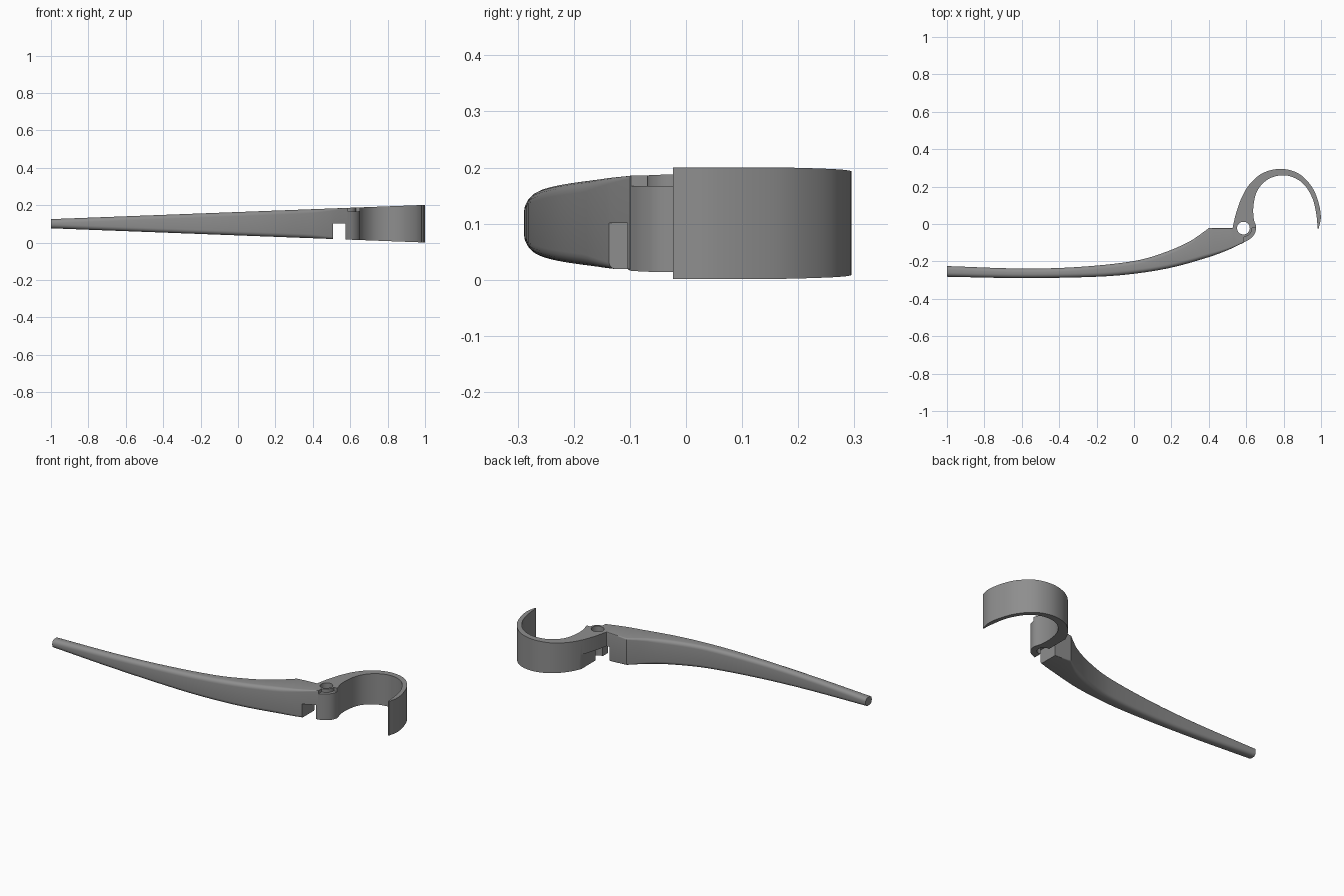
import bpy, bmesh, math
from mathutils import Vector

if "Cube" in bpy.data.objects:
    bpy.data.objects.remove(bpy.data.objects["Cube"])

ZC = 0.101


def half_height(x):
    # whole lever widens linearly from the grip end to the hook
    return min(0.0245 + 0.038 * (x + 1), 0.0995)


def lerp_curve(pts, x):
    # smooth (Hermite) interpolation through (x, y) points
    n = len(pts)
    def slope(i):
        a, b = pts[max(i - 1, 0)], pts[min(i + 1, n - 1)]
        return (b[1] - a[1]) / (b[0] - a[0])
    for i in range(n - 1):
        (x0, y0), (x1, y1) = pts[i], pts[i + 1]
        if x <= x1 or i == n - 2:
            d = x1 - x0
            t = (x - x0) / d
            return ((2*t**3 - 3*t**2 + 1) * y0 + (t**3 - 2*t**2 + t) * d * slope(i)
                    + (3*t**2 - 2*t**3) * y1 + (t**3 - t**2) * d * slope(i + 1))


def spline(pts, steps=5):
    # Catmull-Rom through 2D points
    p = [Vector(q) for q in pts]
    p = [2 * p[0] - p[1]] + p + [2 * p[-1] - p[-2]]
    out = []
    for i in range(1, len(p) - 2):
        a, b, c, d = p[i - 1:i + 3]
        for k in range(steps):
            t = k / steps
            out.append(0.5 * (2*b + (c - a)*t + (2*a - 5*b + 4*c - d)*t*t
                              + (3*b - a - 3*c + d)*t**3))
    return out + [p[-2]]


def finish(bm, name):
    bmesh.ops.recalc_face_normals(bm, faces=bm.faces)
    me = bpy.data.meshes.new(name)
    bm.to_mesh(me)
    bm.free()
    ob = bpy.data.objects.new(name, me)
    bpy.context.collection.objects.link(ob)
    return ob


def loft(name, rings):
    bm = bmesh.new()
    vs = [[bm.verts.new(p) for p in r] for r in rings]
    n = len(vs[0])
    for a, b in zip(vs, vs[1:]):
        for i in range(n):
            j = (i + 1) % n
            bm.faces.new((a[i], a[j], b[j], b[i]))
    bm.faces.new(vs[0][::-1])
    bm.faces.new(vs[-1])
    return finish(bm, name)


def box(name, lo, hi):
    xy = [(lo[0], lo[1]), (hi[0], lo[1]), (hi[0], hi[1]), (lo[0], hi[1])]
    return loft(name, [[(x, y, z) for x, y in xy] for z in (lo[2], hi[2])])


def cylinder(name, c, r, z0, z1, n=40):
    a = [2 * math.pi * i / n for i in range(n)]
    return loft(name, [[(c[0] + r * math.cos(t), c[1] + r * math.sin(t), z) for t in a]
                       for z in (z0, z1)])


def boolean(ob, other, op):
    m = ob.modifiers.new(op, 'BOOLEAN')
    m.operation, m.object, m.solver = op, other, 'EXACT'
    bpy.context.view_layer.objects.active = ob
    bpy.ops.object.modifier_apply(modifier=m.name)
    bpy.data.objects.remove(other)


# curved, tapered grip with rounded edges
FRONT = [(-1, -0.282), (-0.6, -0.289), (-0.2, -0.282), (0, -0.266), (0.2, -0.233),
         (0.4, -0.177), (0.5, -0.14), (0.585, -0.1)]
BACK = [(-1, -0.225), (-0.6, -0.238), (-0.3, -0.23), (0, -0.198), (0.15, -0.157),
        (0.3, -0.092), (0.4, -0.022)]
stations = [-1 + 1.4 * i / 32 for i in range(33)] + [0.42, 0.46, 0.49, 0.5, 0.51, 0.54, 0.585]
rings = []
for x in stations:
    yf = lerp_curve(FRONT, x)
    yb = lerp_curve(BACK, x) if x <= 0.4 else -0.022
    h = half_height(x)
    fade = min(1, max(0, (0.585 - x) / 0.2))
    rf = 0.005 + 0.017 * fade
    rb = 0.004 + 0.016 * min(1, max(0, (0.45 - x) / 0.2))
    ring = []
    for cy, sy, sz, r, start in ((yb, -1, -1, rb, 0), (yb, -1, 1, rb, 90),
                                 (yf, 1, 1, rf, 180), (yf, 1, -1, rf, 270)):
        for k in range(6):
            t = math.radians(start - 90 + 18 * k)
            ring.append((x, cy + sy * r + r * math.cos(t),
                         ZC - sz * (h - r) * -1 + r * math.sin(t)))
    rings.append(ring)
lever = loft("clamp_lever", rings)

# open hook with the hinge eye at its root
outer = spline([(0.527, -0.022), (0.545, 0.055), (0.575, 0.14), (0.62, 0.215), (0.69, 0.273),
                (0.785, 0.295), (0.88, 0.27), (0.95, 0.2), (0.985, 0.12), (0.999, 0.04),
                (0.988, -0.023)])
inner = spline([(0.982, -0.023), (0.975, 0.05), (0.955, 0.135), (0.91, 0.21), (0.85, 0.25),
                (0.785, 0.26), (0.715, 0.238), (0.66, 0.18), (0.639, 0.1), (0.64, 0.03),
                (0.653, -0.015), (0.645, -0.052), (0.62, -0.08), (0.583, -0.1)])
outline = outer + inner + [Vector((0.56, -0.08)), Vector((0.53, -0.05))]
hook = loft("hook", [[(p.x, p.y, ZC + s * half_height(p.x)) for p in outline] for s in (-1, 1)])
boolean(lever, hook, 'UNION')

# slot under the hinge, pin hole, and recess around the hinge collar
PIN = (0.585, -0.022)
slot = box("slot_cutter", (0.507, -0.4, -0.1), (0.576, 0.4, 0.101))
boolean(lever, slot, 'DIFFERENCE')
recess = box("recess_cutter", (0.587, -0.2, 0.167), (0.72, -0.021, 0.3))
boolean(recess, cylinder("collar", PIN, 0.047, 0.1, 0.4), 'DIFFERENCE')
boolean(lever, recess, 'DIFFERENCE')
boolean(lever, cylinder("pin_hole_cutter", PIN, 0.034, -0.2, 0.4), 'DIFFERENCE')

# grey finish and smooth shading with crisp edges
mat = bpy.data.materials.new("mid_grey")
mat.diffuse_color = (0.27, 0.27, 0.27, 1)
mat.use_nodes = True
mat.node_tree.nodes["Principled BSDF"].inputs["Base Color"].default_value = mat.diffuse_color
lever.data.materials.clear()
lever.data.materials.append(mat)
for f in lever.data.polygons:
    f.material_index = 0
lever.select_set(True)
bpy.context.view_layer.objects.active = lever
bpy.ops.object.shade_smooth_by_angle(angle=math.radians(30))
